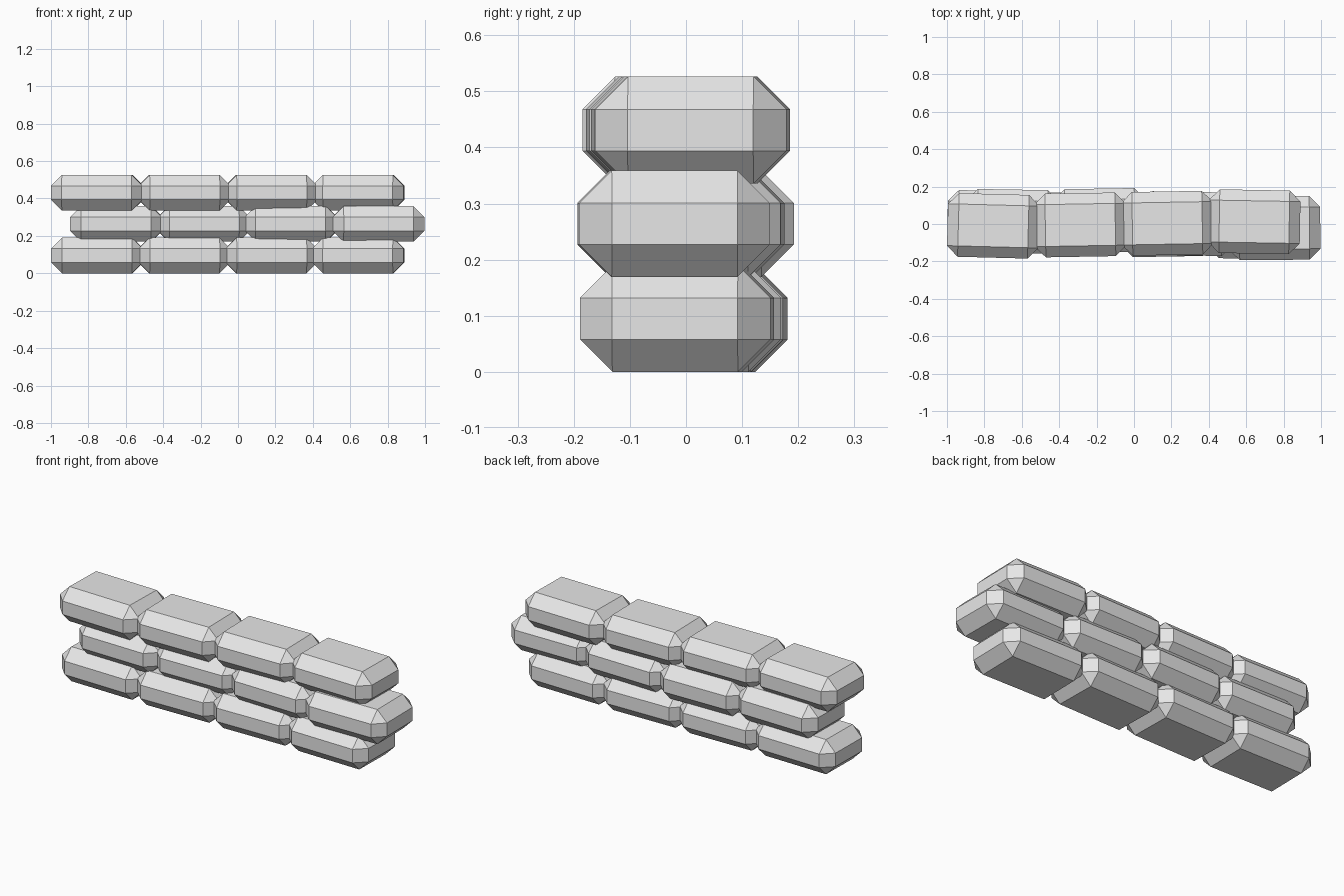
import bpy
import bmesh
import math
from mathutils import Matrix

if "Cube" in bpy.data.objects:
    bpy.data.objects.remove(bpy.data.objects["Cube"], do_unlink=True)

grey = bpy.data.materials.new("light grey cloth")
grey.use_nodes = True
colour = (0.8, 0.8, 0.8, 1)
grey.diffuse_color = colour
grey.node_tree.nodes["Principled BSDF"].inputs["Base Color"].default_value = colour

LENGTH, DEPTH, HEIGHT, CHAMFER = 0.49, 0.34, 0.19, 0.058


def sandbag(name, x, y, z, turn):
    """Box with every edge chamfered, turned slightly about the vertical."""
    bm = bmesh.new()
    bmesh.ops.create_cube(bm, size=1)
    bmesh.ops.scale(bm, vec=(LENGTH, DEPTH, HEIGHT), verts=bm.verts)
    bmesh.ops.bevel(bm, geom=bm.edges[:], offset=CHAMFER, segments=1,
                    affect='EDGES', offset_type='OFFSET')
    mesh = bpy.data.meshes.new(name)
    bm.to_mesh(mesh)
    bm.free()
    mesh.materials.append(grey)
    bag = bpy.data.objects.new(name, mesh)
    bag.matrix_world = (Matrix.Translation((x, y, z + HEIGHT / 2))
                        @ Matrix.Rotation(math.radians(turn), 4, 'Z'))
    bpy.context.collection.objects.link(bag)


# Each course: base height, first bag centre, spacing, (y shift, turn) per bag
courses = {
    "bottom": (0.0, -0.752, 0.465,
               [(0.008, -1), (0.0, 1), (-0.004, 1), (-0.016, -1)]),
    "middle": (0.169, -0.65, 0.467,
               [(0.014, -1), (0.019, 1), (0.002, -1), (-0.022, 0.5)]),
    "top": (0.336, -0.752, 0.465,
            [(-0.01, -1.5), (-0.005, 1), (0.004, 1), (0.012, -1)]),
}
for course, (z, start, pitch, bags) in courses.items():
    for i, (y, turn) in enumerate(bags):
        sandbag(f"{course}_sandbag_{i + 1}", start + i * pitch, y, z, turn)
